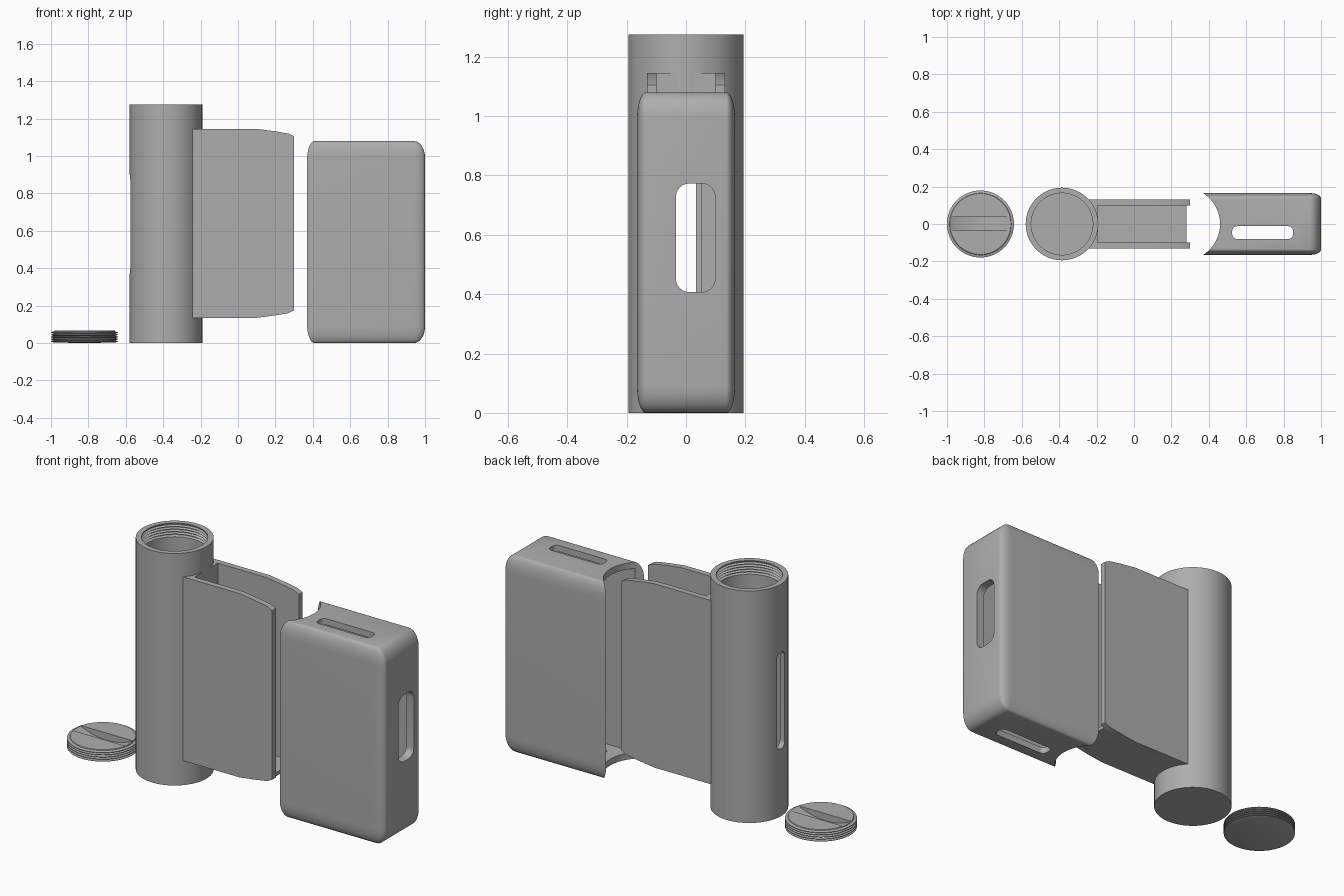
import bpy, bmesh, math
from mathutils import Vector

if "Cube" in bpy.data.objects:
    bpy.data.objects.remove(bpy.data.objects["Cube"], do_unlink=True)

grey = bpy.data.materials.new("plain grey")
grey.use_nodes = True
colour = (0.42, 0.42, 0.42, 1)
grey.diffuse_color = colour
grey.node_tree.nodes["Principled BSDF"].inputs["Base Color"].default_value = colour


def finish(bm, name):
    bmesh.ops.remove_doubles(bm, verts=bm.verts, dist=1e-5)
    bmesh.ops.recalc_face_normals(bm, faces=bm.faces)
    mesh = bpy.data.meshes.new(name)
    bm.to_mesh(mesh)
    bm.free()
    mesh.materials.append(grey)
    obj = bpy.data.objects.new(name, mesh)
    bpy.context.collection.objects.link(obj)
    return obj


def prism(name, outline, axis, start, end):
    """Extrude a flat outline along one axis."""
    place = {"x": lambda a, b, t: (t, a, b),
             "y": lambda a, b, t: (a, t, b),
             "z": lambda a, b, t: (a, b, t)}[axis]
    bm = bmesh.new()
    face = bm.faces.new([bm.verts.new(place(a, b, start)) for a, b in outline])
    new = bmesh.ops.extrude_face_region(bm, geom=[face])["geom"]
    shift = Vector(place(0, 0, end - start))
    bmesh.ops.translate(bm, vec=shift, verts=[v for v in new if isinstance(v, bmesh.types.BMVert)])
    return finish(bm, name)


def rounded(a0, a1, b0, b1, r, steps=6):
    """Rounded rectangle outline."""
    corners = [(a1 - r, b1 - r), (a0 + r, b1 - r), (a0 + r, b0 + r), (a1 - r, b0 + r)]
    points = []
    for k, (a, b) in enumerate(corners):
        for i in range(steps + 1):
            t = math.pi / 2 * (k + i / steps)
            points.append((a + r * math.cos(t), b + r * math.sin(t)))
    return points


def rect(a0, a1, b0, b1):
    return [(a0, b0), (a1, b0), (a1, b1), (a0, b1)]


def circle(a, b, r, n=96):
    return [(a + r * math.cos(math.tau * i / n), b + r * math.sin(math.tau * i / n))
            for i in range(n)]


def lathe(name, profile, x, steps=72):
    """Turn a radius and height profile about an upright axis."""
    bm = bmesh.new()
    verts = [bm.verts.new((r, 0, z)) for r, z in profile]
    edges = [bm.edges.new(pair) for pair in zip(verts, verts[1:])]
    bmesh.ops.spin(bm, geom=verts + edges, cent=(0, 0, 0), axis=(0, 0, 1),
                   angle=math.tau, steps=steps, use_duplicate=False)
    bmesh.ops.translate(bm, vec=(x, 0, 0), verts=bm.verts)
    return finish(bm, name)


def activate(obj):
    bpy.ops.object.select_all(action="DESELECT")
    obj.select_set(True)
    bpy.context.view_layer.objects.active = obj


def cut(obj, *cutters):
    activate(obj)
    for cutter in cutters:
        mod = obj.modifiers.new("cut", "BOOLEAN")
        mod.operation, mod.solver, mod.object = "DIFFERENCE", "EXACT", cutter
        bpy.ops.object.modifier_apply(modifier=mod.name)
        bpy.data.objects.remove(cutter, do_unlink=True)


def threads(inner, outer, z0, z1, count):
    """Zigzag of thread ridges from z0 to z1."""
    pitch = (z1 - z0) / count
    points = []
    for i in range(count):
        z = z0 + i * pitch
        points += [(inner, z), (outer, z + pitch * 0.4), (outer, z + pitch * 0.6)]
    return points + [(inner, z1)]


# Round container with a closed base and a threaded mouth
tube_x, tube_r, bore = -0.385, 0.194, 0.165
tube = lathe("tube", [(0, 0), (tube_r, 0), (tube_r, 1.275), (bore, 1.275)]
             + threads(bore, 0.177, 1.2, 1.27, 5)[::-1] + [(bore, 0.03), (0, 0.03)], tube_x)
cut(tube,
    prism("side_slot", rounded(-0.034, 0.034, 0.37, 0.9, 0.03), "x", -0.7, -0.45),
    prism("inner_slot", rect(-0.05, 0.05, 0.37, 0.9), "x", -0.35, -0.15))

# Holder: two side plates, a floor and a back plate
side = [(-0.25, 0.135), (0.1, 0.135), (0.2, 0.148), (0.27, 0.16), (0.3, 0.175),
        (0.3, 1.105), (0.27, 1.12), (0.2, 1.132), (0.1, 1.145), (-0.25, 1.145)]
for label, sign in (("left_in_back", 1), ("right_in_front", -1)):
    prism("holder_plate_" + label, side, "y", sign * 0.1, sign * 0.132)
floor = [(-0.215, 0.135), (0.1, 0.135), (0.2, 0.148), (0.28, 0.165),
         (0.28, 0.185), (-0.215, 0.17)]
prism("holder_floor", floor, "y", -0.1, 0.1)
back_plate = prism("holder_back", rect(-0.1, 0.1, 0.135, 1.145), "x", -0.217, -0.193)
cut(back_plate, prism("back_slot", rect(-0.05, 0.05, 0.37, 0.9), "x", -0.3, -0.1))

# Sleeve: rounded shell, wider rounding upward than sideways
radii = Vector((0.06, 0.03, 0.09))
size = Vector((0.74, 0.33, 1.08))
bm = bmesh.new()
bmesh.ops.create_cube(bm, size=1)
bmesh.ops.scale(bm, vec=[s / r for s, r in zip(size, radii)], verts=bm.verts)
bmesh.ops.bevel(bm, geom=bm.edges[:], offset=1, segments=8, profile=0.5, affect="EDGES")
bmesh.ops.scale(bm, vec=radii, verts=bm.verts)
bmesh.ops.translate(bm, vec=(1 - size.x / 2, 0, size.z / 2), verts=bm.verts)
sleeve = finish(bm, "sleeve")
cut(sleeve,
    prism("tube_hollow", circle(0.264, 0, 0.196), "z", -0.1, 1.2),
    prism("cavity", rect(-0.136, 0.136, 0.035, 1.045), "x", 0.2, 0.955),
    prism("end_slot", rounded(-0.034, 0.098, 0.407, 0.773, 0.045), "x", 0.9, 1.1),
    prism("vent_slot", rounded(0.525, 0.85, -0.08, -0.012, 0.025), "z", -0.1, 1.2))

# Screw cap with a scooped coin slot
cap = lathe("screw_cap", [(0, 0)] + threads(0.165, 0.179, 0.003, 0.062, 5)
            + [(0.163, 0.066), (0, 0.066)], -0.821)
cut(cap, prism("coin_scoop", circle(-0.825, 0.385, 0.358, 160), "y", -0.033, 0.037))

for obj in bpy.context.collection.objects:
    if obj.type == "MESH" and obj.data.materials and obj.data.materials[0] == grey:
        activate(obj)
        bpy.ops.object.shade_smooth_by_angle(angle=math.radians(30))
